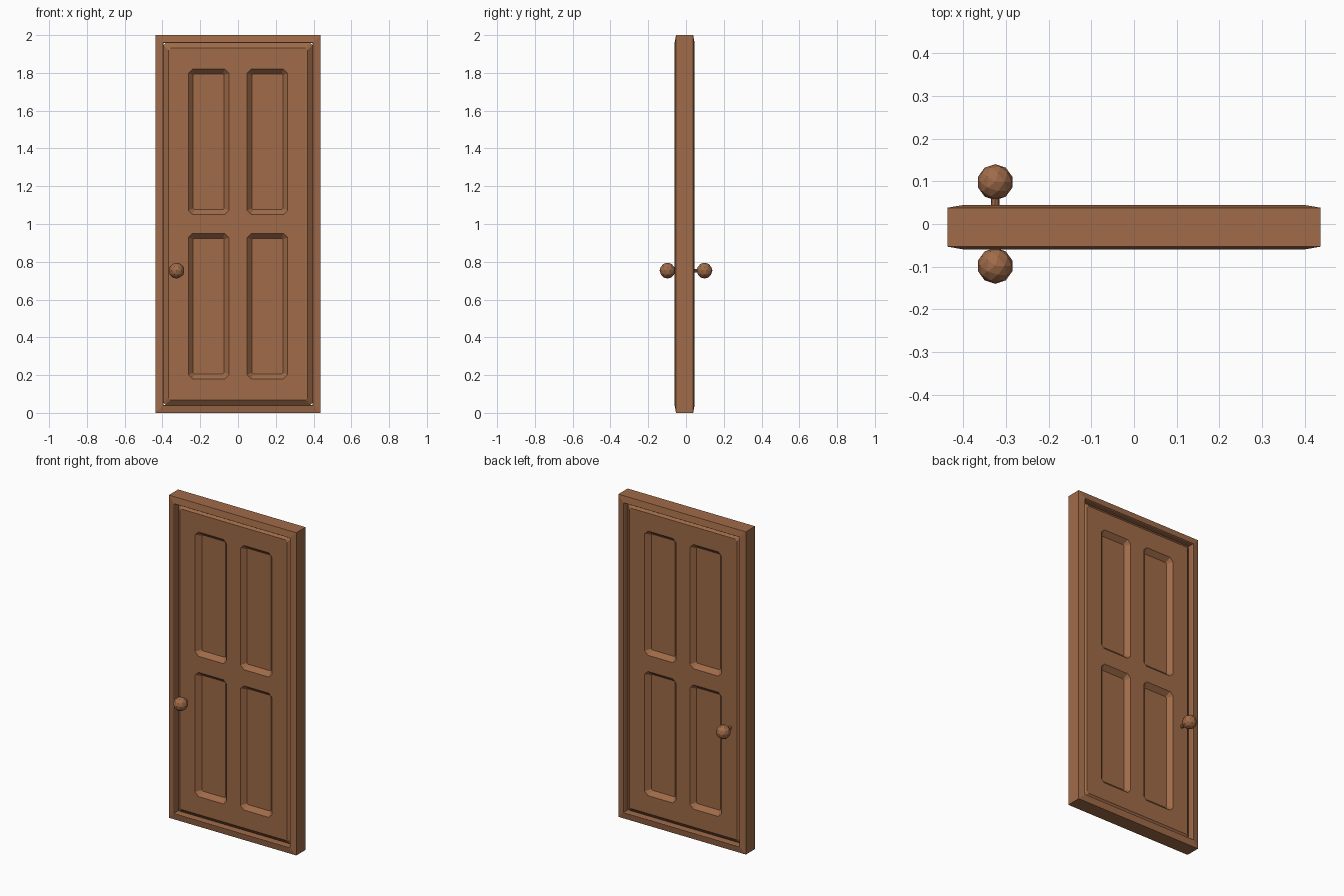
import bpy, bmesh
from mathutils import Matrix, Vector

if "Cube" in bpy.data.objects:
    bpy.data.objects.remove(bpy.data.objects["Cube"])

wood = bpy.data.materials.new("brown_wood")
wood.diffuse_color = (0.35, 0.147, 0.066, 1)
wood.use_nodes = True
wood.node_tree.nodes["Principled BSDF"].inputs["Base Color"].default_value = wood.diffuse_color

W, H, YC = 0.437, 2.0, -0.0075   # half width, height, middle of the slab


def finish(name, bm):
    bmesh.ops.recalc_face_normals(bm, faces=bm.faces)
    me = bpy.data.meshes.new(name)
    bm.to_mesh(me)
    bm.free()
    me.materials.append(wood)
    ob = bpy.data.objects.new(name, me)
    bpy.context.collection.objects.link(ob)
    return ob


def rect(x0, x1, z0, z1, y, c=0.0):
    """Rectangle facing y, with corners cut by c."""
    if c == 0:
        pts = [(x0, z0), (x1, z0), (x1, z1), (x0, z1)]
    else:
        pts = [(x0 + c, z0), (x1 - c, z0), (x1, z0 + c), (x1, z1 - c),
               (x1 - c, z1), (x0 + c, z1), (x0, z1 - c), (x0, z0 + c)]
    return [(x, y, z) for x, z in pts]


def loft(bm, loops, ring=False):
    """Bridge loops; cap the ends, or close them into a ring."""
    vs = [[bm.verts.new(p) for p in l] for l in loops]
    n = len(vs[0])
    pairs = list(zip(vs, vs[1:])) + ([(vs[-1], vs[0])] if ring else [])
    for a, b in pairs:
        for i in range(n):
            j = (i + 1) % n
            bm.faces.new((a[i], a[j], b[j], b[i]))
    if not ring:
        bm.faces.new(vs[0])
        bm.faces.new(vs[-1])


# Frame: a picture-frame ring swept from a small profile (inset, y offset)
bm = bmesh.new()
profile = [(0, -0.0455), (0.04, -0.0525), (0.043, -0.048),
           (0.043, 0.048), (0.04, 0.0525), (0, 0.0455)]
loft(bm, [rect(-W + d, W - d, d, H - d, YC + y) for d, y in profile], ring=True)
finish("door_frame", bm)

# Door leaf: slab with chamfered rims and cut corners
bm = bmesh.new()
T = 0.036                         # half thickness
leaf = [(0.069, -T), (0.0425, -0.014), (0.0425, 0.014), (0.069, T)]
loft(bm, [rect(-W + d, W - d, d, H - d, YC + y, 0.01) for d, y in leaf])
door = finish("door_leaf", bm)

# Sunken panels on both faces
bm = bmesh.new()
for s in (-1, 1):
    for x0, x1 in ((-0.263, -0.048), (0.048, 0.263)):
        for z0, z1 in ((0.18, 0.95), (1.05, 1.82)):
            steps = [(0, T + 0.01, 0.022), (0, T, 0.022), (0.026, T - 0.027, 0.006)]
            loft(bm, [rect(x0 + d, x1 - d, z0 + d, z1 - d, YC + s * y, c)
                      for d, y, c in steps])
cutter = finish("panel_cutter", bm)
cutter.hide_render = True
mod = door.modifiers.new("panels", 'BOOLEAN')
mod.operation = 'DIFFERENCE'
mod.solver = 'EXACT'
mod.object = cutter
bpy.context.view_layer.objects.active = door
bpy.ops.object.modifier_apply(modifier=mod.name)
bpy.data.objects.remove(cutter)

# Knobs on both sides with a shared spindle
KX, KZ = -0.325, 0.753
for name, y in (("front_knob", -0.098), ("back_knob", 0.098)):
    bm = bmesh.new()
    bmesh.ops.create_icosphere(bm, subdivisions=2, radius=0.042,
                               matrix=Matrix.Translation((KX, y, KZ)))
    finish(name, bm)
bm = bmesh.new()
bmesh.ops.create_cone(bm, cap_ends=True, segments=8, radius1=0.01, radius2=0.01, depth=0.18,
                      matrix=Matrix.Translation((KX, 0, KZ)) @ Matrix.Rotation(1.5707963, 4, 'X'))
finish("knob_spindle", bm)
